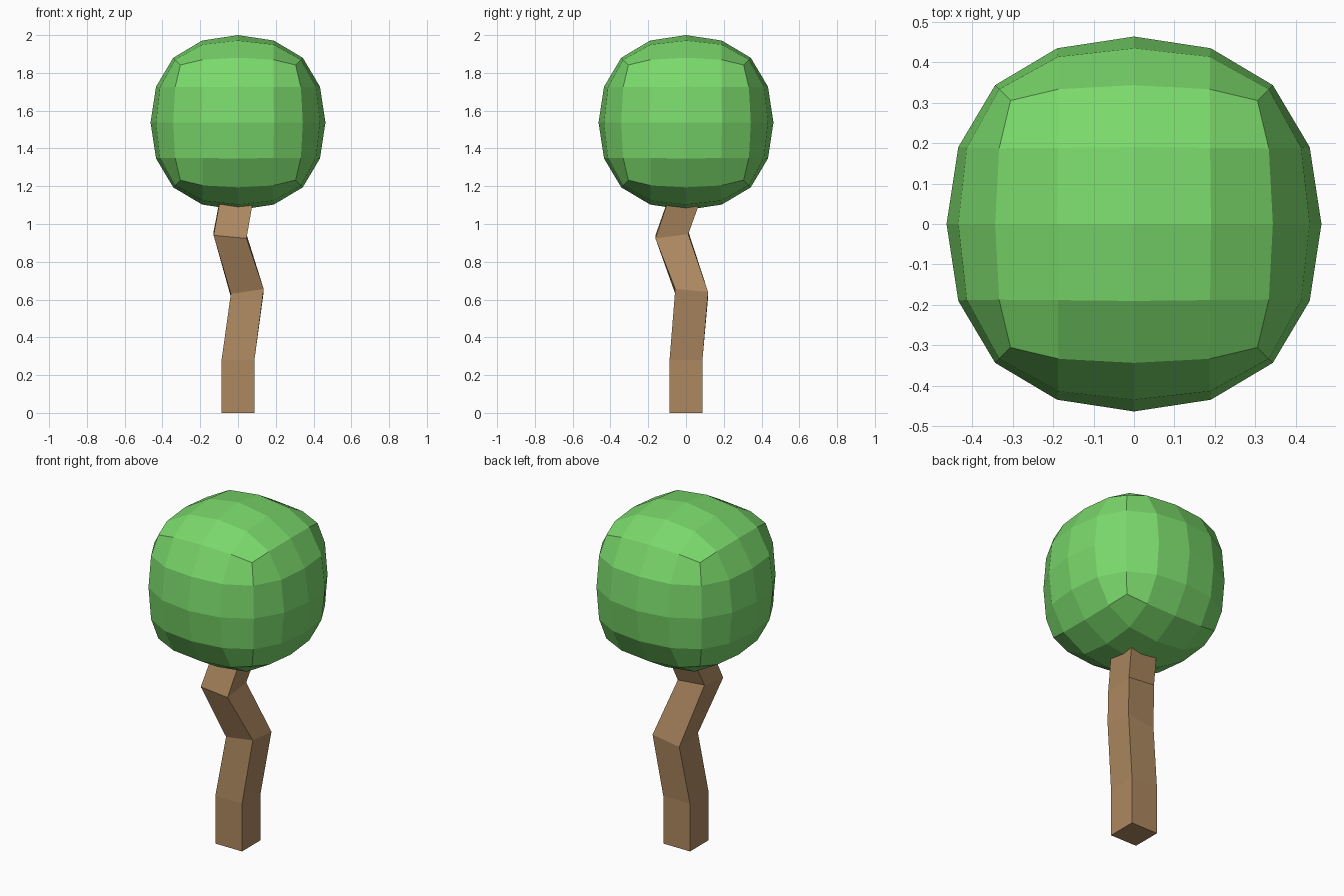
import bpy, bmesh
from mathutils import Vector

cube = bpy.data.objects.get("Cube")
if cube:
    bpy.data.objects.remove(cube, do_unlink=True)


def make_material(name, rgb):
    mat = bpy.data.materials.new(name)
    mat.use_nodes = True
    mat.diffuse_color = (*rgb, 1)
    mat.node_tree.nodes["Principled BSDF"].inputs["Base Color"].default_value = (*rgb, 1)
    return mat


def make_object(name, bm, mat):
    bmesh.ops.recalc_face_normals(bm, faces=bm.faces[:])
    mesh = bpy.data.meshes.new(name)
    bm.to_mesh(mesh)
    bm.free()
    mesh.materials.append(mat)
    obj = bpy.data.objects.new(name, mesh)
    bpy.context.collection.objects.link(obj)
    return obj


leaf_green = make_material("leaf green", (0.195, 0.69, 0.147))
bark_brown = make_material("bark brown", (0.42, 0.25, 0.118))

# Canopy: a cube gridded four by four per side, then rounded symmetrically.
# Keys are grid steps from each face centre; values are (along, across, outward).
ROUNDED = {
    (0, 0): (0, 0, 0.463), (1, 0): (0.19, 0, 0.434), (1, 1): (0.188, 0.188, 0.413),
    (2, 0): (0.343, 0, 0.343), (2, 1): (0.333, 0.187, 0.333), (2, 2): (0.305, 0.305, 0.305),
}
bm = bmesh.new()
bmesh.ops.create_cube(bm, size=4)
bmesh.ops.subdivide_edges(bm, edges=bm.edges[:], cuts=3, use_grid_fill=True)
for v in bm.verts:
    step = [round(c) for c in v.co]
    order = sorted(range(3), key=lambda i: -abs(step[i]))
    outward, along, across = order
    values = ROUNDED[(abs(step[along]), abs(step[across]))]
    point = Vector()
    for axis, value in zip((along, across, outward), values):
        point[axis] = value if step[axis] >= 0 else -value
    v.co = point + Vector((0, 0, 1.537))
make_object("leaf_canopy", bm, leaf_green)

# Trunk: a crooked square post; each ring is centre plus its tilt along x and y
HALF = 0.087
RINGS = [
    ((0, 0, 0), 0, 0),
    ((0, 0, 0.28), 0, 0),
    ((0.049, 0.03, 0.635), 0.013, -0.008),
    ((-0.042, -0.075, 0.943), -0.008, 0.011),
    ((0.02, 0.045, 1.28), 0, 0),
]
bm = bmesh.new()
loops = []
for centre, tilt_x, tilt_y in RINGS:
    loops.append([
        bm.verts.new(Vector(centre) + Vector((sx * HALF, sy * HALF, sx * tilt_x + sy * tilt_y)))
        for sx, sy in ((-1, -1), (1, -1), (1, 1), (-1, 1))
    ])
for low, high in zip(loops, loops[1:]):
    for i in range(4):
        j = (i + 1) % 4
        bm.faces.new((low[i], low[j], high[j], high[i]))
bm.faces.new(loops[0])
bm.faces.new(loops[-1])
make_object("crooked_trunk", bm, bark_brown)
